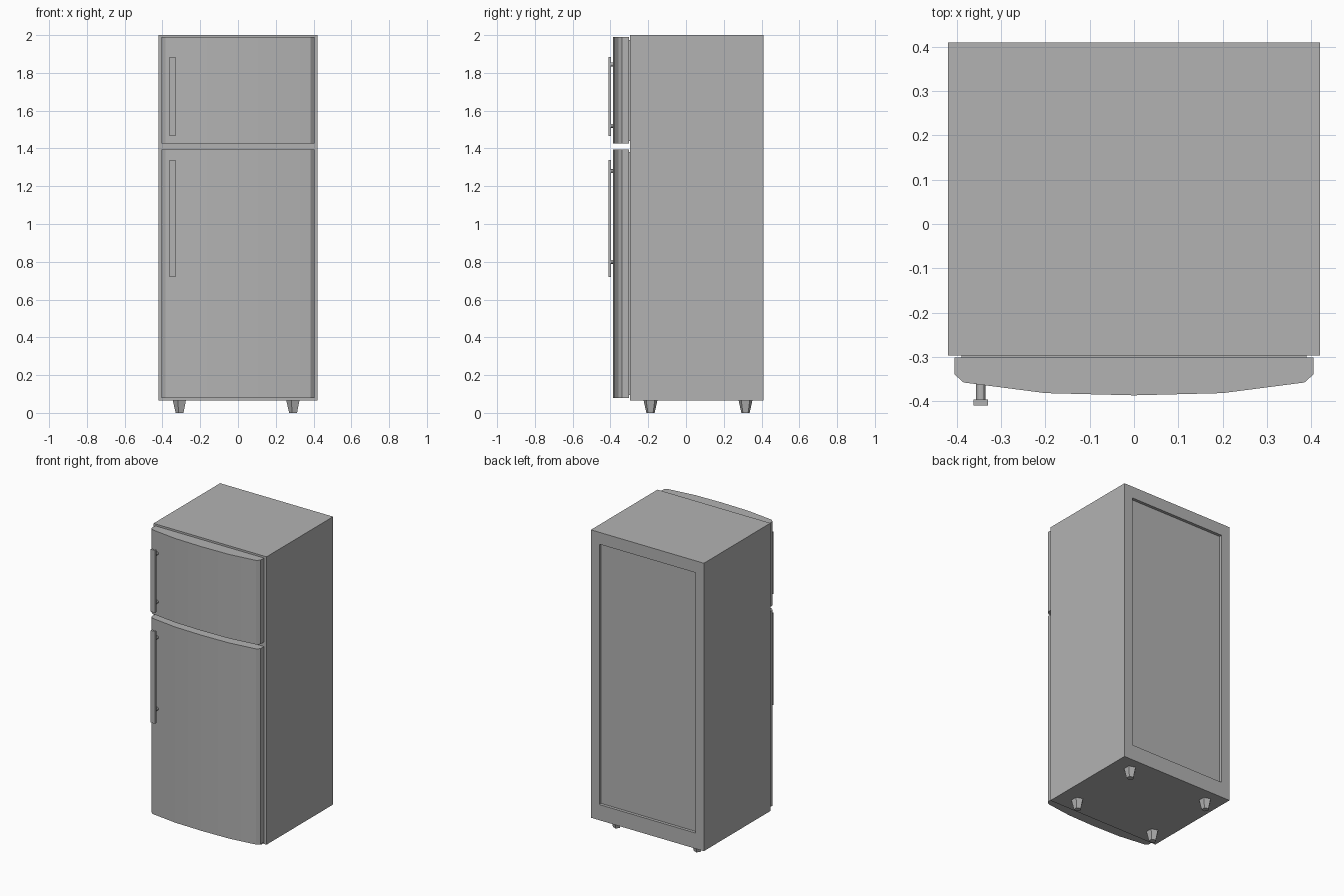
import bpy, bmesh, math
from mathutils import Matrix

default = bpy.data.objects.get("Cube")
if default:
    bpy.data.objects.remove(default, do_unlink=True)

grey = bpy.data.materials.new("light_grey")
grey.use_nodes = True
colour = (0.45, 0.45, 0.45, 1)
grey.diffuse_color = colour
grey.node_tree.nodes["Principled BSDF"].inputs["Base Color"].default_value = colour


def finish(name, bm, smooth=False):
    bmesh.ops.recalc_face_normals(bm, faces=bm.faces[:])
    mesh = bpy.data.meshes.new(name)
    bm.to_mesh(mesh)
    bm.free()
    mesh.materials.append(grey)
    obj = bpy.data.objects.new(name, mesh)
    bpy.context.collection.objects.link(obj)
    if smooth:
        bpy.ops.object.select_all(action='DESELECT')
        obj.select_set(True)
        bpy.context.view_layer.objects.active = obj
        bpy.ops.object.shade_smooth_by_angle(angle=math.radians(30))
    return obj


def add_box(bm, x, y, z):
    """Box from three (low, high) ranges."""
    size = [b - a for a, b in (x, y, z)]
    centre = [(a + b) / 2 for a, b in (x, y, z)]
    matrix = Matrix.Translation(centre) @ Matrix.Diagonal((*size, 1))
    return bmesh.ops.create_cube(bm, size=1, matrix=matrix)["verts"]


def box(name, x, y, z):
    bm = bmesh.new()
    add_box(bm, x, y, z)
    return finish(name, bm)


# Cabinet with a recessed back panel
bm = bmesh.new()
add_box(bm, (-0.42, 0.42), (-0.297, 0.41), (0.065, 2.0))
bm.normal_update()
back = max(bm.faces, key=lambda f: f.calc_center_median().y)
bmesh.ops.inset_region(bm, faces=[back], thickness=0.06)
for v in back.verts:
    v.co.x = math.copysign(0.358, v.co.x)
    v.co.z = 1.92 if v.co.z > 1 else 0.17
rim = bmesh.ops.extrude_discrete_faces(bm, faces=[back])["faces"][0]
for v in rim.verts:
    v.co.y -= 0.02
finish("cabinet", bm)

# Bowed doors, each with a seal behind it
half = [(0.405, -0.302), (0.405, -0.34), (0.385, -0.358), (0.2, -0.382)]
outline = half + [(0, -0.387)] + [(-x, y) for x, y in reversed(half)]


def door(name, z0, z1):
    bm = bmesh.new()
    face = bm.faces.new([bm.verts.new((x, y, z0)) for x, y in outline])
    top = bmesh.ops.extrude_face_region(bm, geom=[face])["geom"]
    for v in top:
        if isinstance(v, bmesh.types.BMVert):
            v.co.z = z1
    finish(name, bm, smooth=True)
    box(name + "_seal", (-0.39, 0.39), (-0.303, -0.296), (z0 + 0.015, z1 - 0.015))


# Handle bar on two round posts
def handle(name, z0, z1, posts):
    x = -0.346
    box(name, (x - 0.016, x + 0.016), (-0.41, -0.396), (z0, z1))
    for i, z in enumerate(posts):
        bm = bmesh.new()
        matrix = Matrix.Translation((x, -0.377, z)) @ Matrix.Rotation(math.pi / 2, 4, 'X')
        bmesh.ops.create_cone(bm, cap_ends=True, segments=12, radius1=0.0105,
                              radius2=0.0105, depth=0.04, matrix=matrix)
        finish(f"{name}_post_{i + 1}", bm, smooth=True)


door("lower_door", 0.08, 1.395)
door("upper_door", 1.425, 1.99)
handle("lower_handle", 0.72, 1.34, (0.80, 1.28))
handle("upper_handle", 1.465, 1.885, (1.52, 1.845))

# Tapered five-sided feet
for side, x in (("right", -0.307), ("left", 0.294)):
    for end, y in (("front", -0.188), ("back", 0.315)):
        bm = bmesh.new()
        matrix = Matrix.Translation((x, y, 0.033)) @ Matrix.Rotation(math.pi / 2, 4, 'Z')
        bmesh.ops.create_cone(bm, cap_ends=True, segments=5, radius1=0.023,
                              radius2=0.0385, depth=0.066, matrix=matrix)
        finish(f"{end}_{side}_foot", bm)
